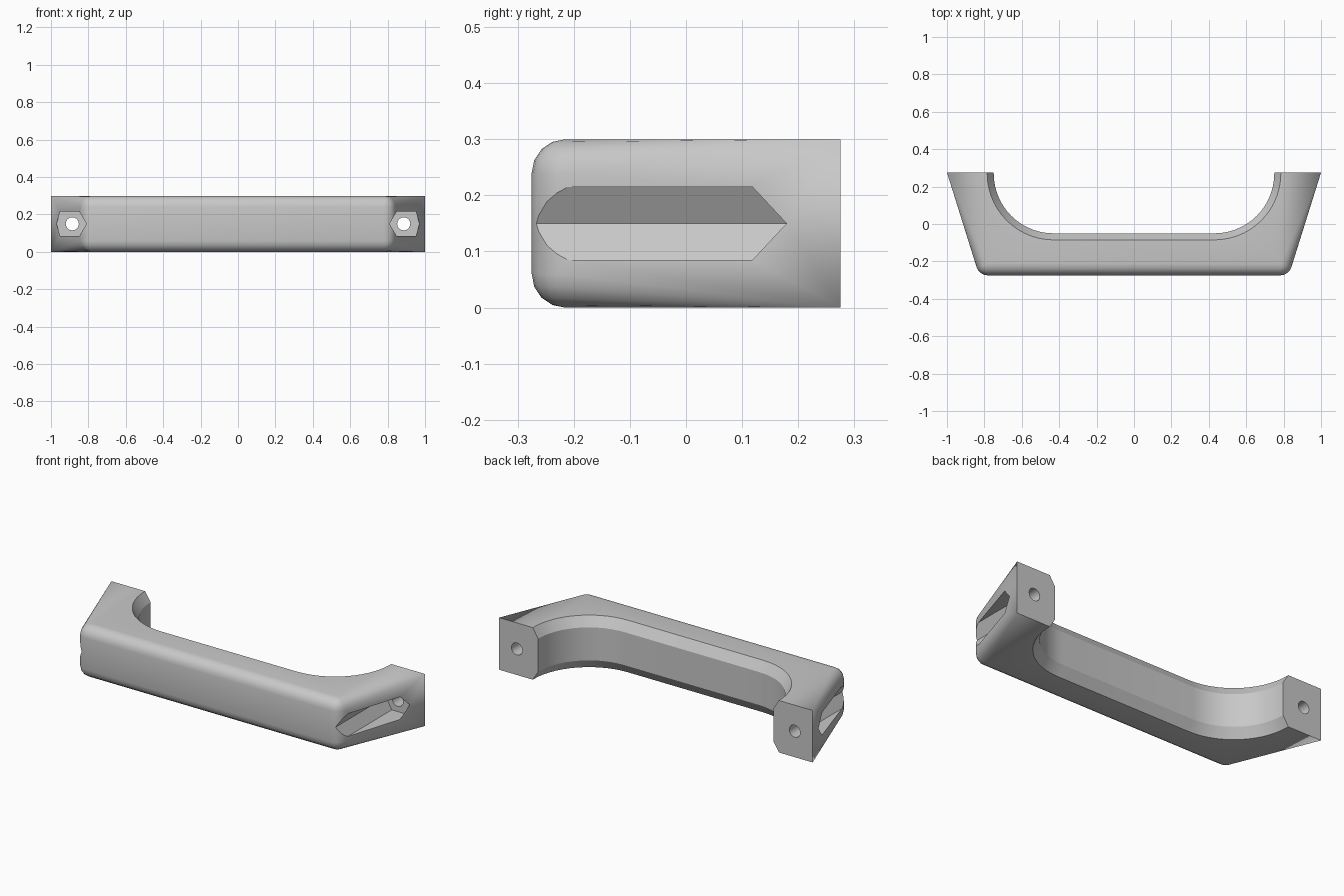
import bpy
import bmesh
from math import sin, cos, pi, radians

if "Cube" in bpy.data.objects:
    bpy.data.objects.remove(bpy.data.objects["Cube"], do_unlink=True)

BACK, FRONT, HEIGHT = 0.275, -0.275, 0.3
grey = bpy.data.materials.new("light_grey")
grey.use_nodes = True
grey.diffuse_color = (0.58, 0.58, 0.58, 1)
grey.node_tree.nodes["Principled BSDF"].inputs["Base Color"].default_value = grey.diffuse_color


def add_object(name, bm):
    bmesh.ops.recalc_face_normals(bm, faces=bm.faces)
    mesh = bpy.data.meshes.new(name)
    bm.to_mesh(mesh)
    bm.free()
    mesh.materials.append(grey)
    obj = bpy.data.objects.new(name, mesh)
    bpy.context.collection.objects.link(obj)
    return obj


def loft(name, rings):
    """Closed solid through rings of equal length."""
    bm = bmesh.new()
    loops = [[bm.verts.new(p) for p in ring] for ring in rings]
    n = len(loops[0])
    for a, b in zip(loops, loops[1:]):
        for i in range(n):
            j = (i + 1) % n
            bm.faces.new((a[i], a[j], b[j], b[i]))
    bm.faces.new(loops[0])
    bm.faces.new(loops[-1])
    return add_object(name, bm)


# Handle body: rounded front corners whose rounding fades to sharp back corners
CORNER_R, EDGE_R, STEPS = 0.065, 0.06, 4
corner_x = 0.78
bm = bmesh.new()
for side in (-1, 1):
    for z in (0, HEIGHT):
        bm.verts.new((side, BACK, z))
    for k in range(STEPS + 1):
        t = k / STEPS * pi / 2
        r = CORNER_R - EDGE_R * (1 - cos(t))
        rise = EDGE_R * (1 - sin(t))
        for i in range(STEPS + 1):
            a = radians(-90 + 72.6 * i / STEPS)
            for z in (rise, HEIGHT - rise):
                bm.verts.new((side * (corner_x + r * cos(a)),
                              FRONT + CORNER_R + r * sin(a), z))
hull = bmesh.ops.convex_hull(bm, input=bm.verts)
unused = [g for g in hull["geom_interior"] if isinstance(g, bmesh.types.BMVert)]
bmesh.ops.delete(bm, geom=unused, context="VERTS")
bmesh.ops.dissolve_limit(bm, angle_limit=radians(0.5), verts=bm.verts, edges=bm.edges)
handle = add_object("handle", bm)


# Grip opening with chamfered rims
def opening_ring(offset, z, segments=14):
    r = 0.32 + offset
    half = [(0.43 + r, 0.5)]
    for i in range(segments + 1):
        a = -pi / 2 * i / segments
        half.append((0.43 + r * cos(a), 0.27 + r * sin(a)))
    return [(x, y, z) for x, y in half] + [(-x, y, z) for x, y in reversed(half)]


CH, CZ = 0.035, 0.055
cutters = [loft("opening_cutter", [
    opening_ring(2 * CH, -CZ), opening_ring(0, CZ),
    opening_ring(0, HEIGHT - CZ), opening_ring(2 * CH, HEIGHT + CZ)])]

# Hexagonal fastener pockets and round through holes
hexagon = [(0.81, 0.15), (0.848, 0.215), (0.951, 0.215),
           (0.97, 0.15), (0.951, 0.085), (0.848, 0.085)]
circle = [(0.886 + 0.035 * cos(2 * pi * i / 20), 0.15 + 0.035 * sin(2 * pi * i / 20))
          for i in range(20)]
for side in (-1, 1):
    for name, shape, y0, y1 in (("pocket_cutter", hexagon, -0.4, 0.19),
                                ("hole_cutter", circle, 0.1, 0.4)):
        cutters.append(loft(name, [[(side * x, y, z) for x, z in shape] for y in (y0, y1)]))

# Cut the openings and remove the cutters
bpy.ops.object.select_all(action="DESELECT")
bpy.context.view_layer.objects.active = handle
handle.select_set(True)
for cutter in cutters:
    cutter.hide_render = True
    mod = handle.modifiers.new("cut", "BOOLEAN")
    mod.operation = "DIFFERENCE"
    mod.solver = "EXACT"
    mod.object = cutter
    bpy.ops.object.modifier_apply(modifier=mod.name)
    bpy.data.objects.remove(cutter, do_unlink=True)

bpy.ops.object.shade_smooth_by_angle(angle=radians(30))
